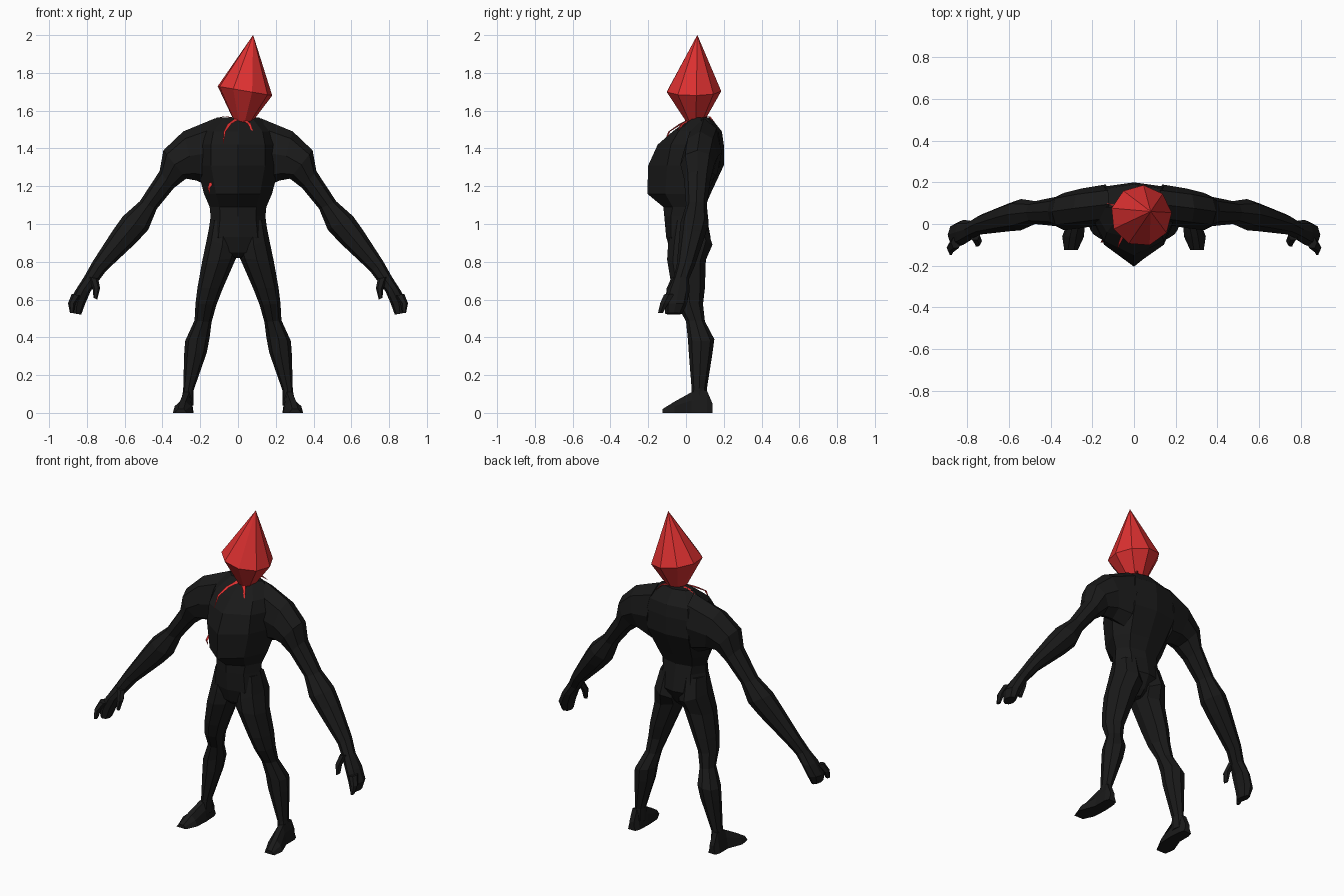
import bpy, bmesh
from math import cos, sin, pi
from mathutils import Vector


def material(name, color):
    m = bpy.data.materials.new(name)
    m.diffuse_color = color
    return m


BLACK = material("black", (0.01, 0.01, 0.01, 1))
RED = material("red", (0.72, 0.03, 0.03, 1))


def loft(name, rings, mat, mirror=False):
    """Skin a list of equal-length rings, cap both ends."""
    bm = bmesh.new()
    vs = [[bm.verts.new(p) for p in r] for r in rings]
    n = len(vs[0])
    for a, b in zip(vs, vs[1:]):
        for i in range(n):
            j = (i + 1) % n
            bm.faces.new((a[i], a[j], b[j], b[i]))
    bm.faces.new(vs[0])
    bm.faces.new(vs[-1])
    bmesh.ops.remove_doubles(bm, verts=bm.verts, dist=1e-4)
    bmesh.ops.recalc_face_normals(bm, faces=bm.faces)
    me = bpy.data.meshes.new(name)
    bm.to_mesh(me)
    bm.free()
    me.materials.append(mat)
    ob = bpy.data.objects.new(name, me)
    bpy.context.collection.objects.link(ob)
    if mirror:
        ob.modifiers.new("mirror", 'MIRROR').use_mirror_merge = False
    return ob


def limb(name, sections, sides=8):
    """Each section: outer x, z, inner x, z, front y, back y."""
    rings = []
    for ox, oz, ix, iz, y0, y1 in sections:
        c = Vector(((ox + ix) / 2, (y0 + y1) / 2, (oz + iz) / 2))
        u = Vector(((ox - ix) / 2, 0, (oz - iz) / 2))
        v = Vector((0, (y1 - y0) / 2, 0))
        rings.append([c + u * cos(2 * pi * k / sides) + v * sin(2 * pi * k / sides)
                      for k in range(sides)])
    return loft(name, rings, BLACK, True)


def tendril(name, points, r):
    """Tapered three-sided strand along a path."""
    rings = []
    for k, p in enumerate(points):
        s = r * (1 - k / (len(points) - 1)) + 0.001
        rings.append([Vector(p) + Vector((s * cos(a), s * sin(a), 0))
                      for a in (pi / 2, pi * 7 / 6, pi * 11 / 6)])
    return loft(name, rings, RED)


# Torso: z, half width, front y, front corner y, side y, back y
torso = [
    (1.565, .11, .03, .04, .08, .13),
    (1.49, .20, -.07, -.04, .08, .19),
    (1.42, .22, -.15, -.08, .07, .20),
    (1.31, .22, -.20, -.10, .07, .20),
    (1.16, .18, -.205, -.11, .03, .13),
    (1.09, .15, -.12, -.07, .02, .10),
    (1.04, .145, -.115, -.08, .01, .11),
    (.93, .16, -.105, -.08, .02, .13),
    (.85, .08, -.08, -.07, .02, .09),
    (.82, .02, -.05, -.04, .02, .06),
]
rings = []
for z, w, f, fc, s, b in torso:
    half = [(w * .65, fc), (w, s), (w * .65, b - .02)]
    rings.append([Vector((0, f, z))] + [Vector((x, y, z)) for x, y in half]
                 + [Vector((0, b, z))] + [Vector((-x, y, z)) for x, y in half[::-1]])
loft("torso", rings, BLACK)

# Arms with hand
limb("arms", [
    (.12, 1.56, .15, 1.20, .00, .19),
    (.29, 1.49, .22, 1.23, -.02, .17),
    (.395, 1.39, .275, 1.24, -.03, .15),
    (.415, 1.28, .34, 1.19, -.01, .13),
    (.52, 1.12, .43, 1.08, .00, .11),
    (.61, 1.04, .475, .97, -.03, .12),
    (.66, .97, .54, .90, -.035, .10),
    (.77, .80, .70, .75, -.05, .045),
    (.815, .72, .745, .69, -.07, .015),
    (.86, .65, .78, .645, -.10, .02),
    (.895, .58, .81, .575, -.11, .005),
    (.885, .53, .83, .52, -.11, -.02),
])
# Thumb and leading finger
limb("thumbs", [
    (.79, .72, .74, .71, -.08, -.03),
    (.77, .66, .73, .66, -.105, -.06),
    (.765, .61, .745, .60, -.11, -.08),
], 6)
limb("fingers", [
    (.88, .63, .83, .62, -.12, -.06),
    (.90, .58, .86, .58, -.14, -.09),
    (.89, .53, .87, .53, -.15, -.12),
], 6)

# Legs
limb("legs", [
    (.145, 1.02, .0, 1.02, -.07, .10),
    (.165, .92, .0, .86, -.095, .14),
    (.19, .80, .01, .82, -.10, .105),
    (.215, .66, .08, .66, -.075, .10),
    (.225, .58, .115, .57, -.05, .09),
    (.23, .49, .14, .48, .00, .10),
    (.28, .38, .15, .40, .01, .15),
    (.285, .31, .165, .32, .015, .14),
    (.29, .13, .235, .12, .03, .11),
    (.30, .04, .235, .04, .02, .12),
])

# Feet: y, inner x, outer x, height
feet = []
for y, x0, x1, h in [(.14, .25, .30, .05), (.11, .24, .31, .12), (.03, .235, .31, .11),
                     (-.06, .24, .345, .06), (-.125, .27, .335, .02)]:
    c = (x0 + x1) / 2
    feet.append([Vector((x, y, z)) for x, z in
                 [(x0, 0), (x1, 0), (x1 - .01, h * .6), (c + .015, h), (c - .015, h),
                  (x0 + .01, h * .6)]])
loft("feet", feet, BLACK, True)

# Crystal head: tilted nine-sided spindle
n = 9
head = []
for cx, cy, cz, r in [(.02, .05, 1.50, .022), (.035, .04, 1.705, .147), (.08, .06, 2.0, .0005)]:
    head.append([Vector((cx + r * cos(a), cy + r * sin(a), cz - .17 * r * cos(a)))
                 for a in [2 * pi * k / n + .1 for k in range(n)]])
loft("crystal_head", head, RED)

# Red strands running from the neck over the shoulders and chest
for k, (pts, r) in enumerate([
    ([(0, .03, 1.56), (-.045, -.03, 1.53), (-.07, -.09, 1.49), (-.08, -.12, 1.42)], .016),
    ([(.02, .03, 1.56), (.06, -.02, 1.53), (.085, -.06, 1.47)], .018),
    ([(-.01, .06, 1.56), (-.07, .08, 1.57), (-.13, .10, 1.555)], .014),
    ([(.04, .08, 1.56), (.08, .12, 1.57), (.10, .15, 1.54)], .014),
    ([(-.14, -.07, 1.22), (-.155, -.085, 1.19), (-.15, -.08, 1.16)], .012),
]):
    tendril(f"strand_{k + 1}", pts, r)
